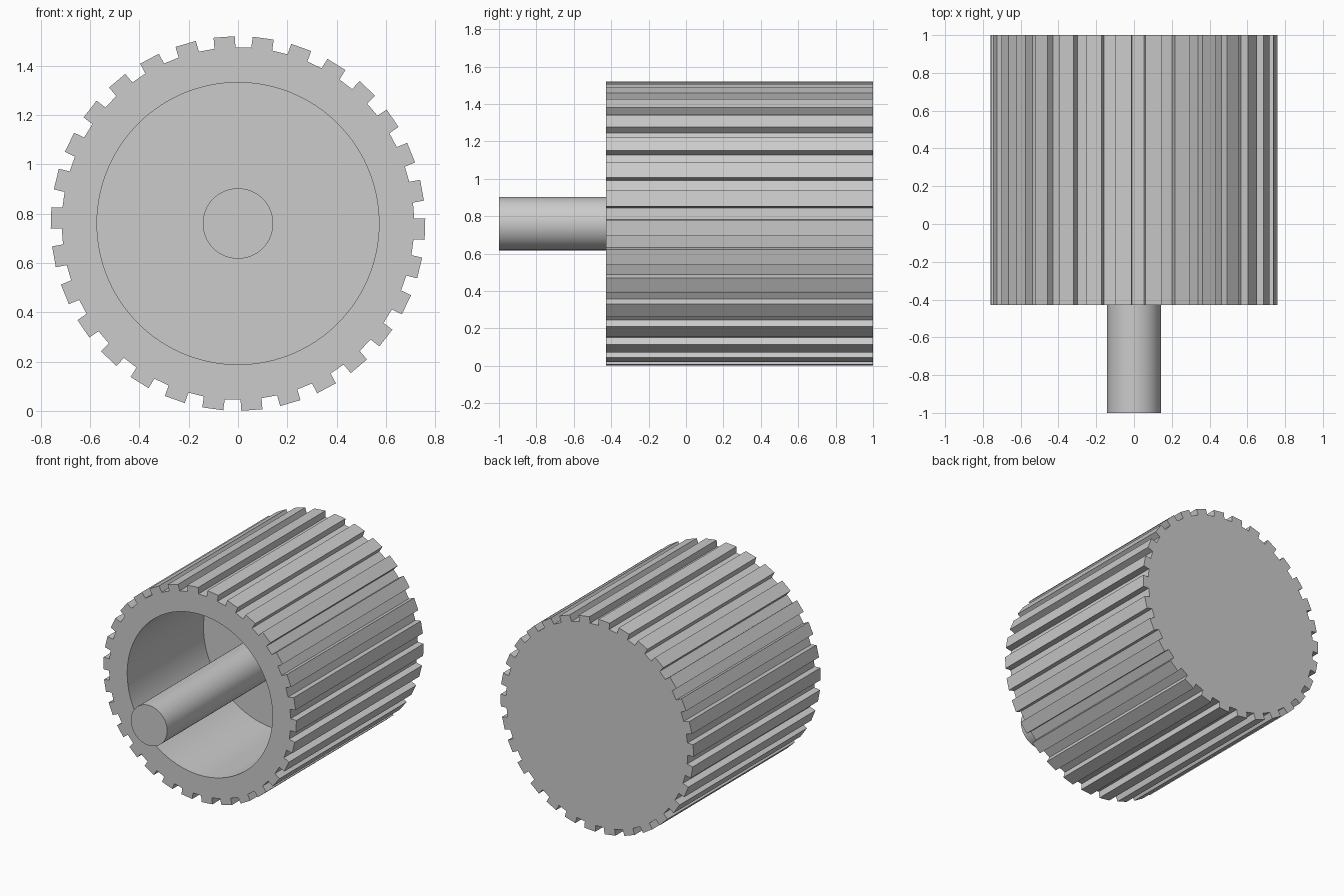
import bpy, bmesh
from math import sin, cos, radians, atan2, hypot, pi

if "Cube" in bpy.data.objects:
    bpy.data.objects.remove(bpy.data.objects["Cube"], do_unlink=True)

UNIT = 2 / 7
TEETH = 30
PHASE = radians(-1.75)
AXIS_Z = 0.76
FRONT, BACK, FLOOR = -1.5 * UNIT, 1.0, 1.5 * UNIT
ROOT, TIP, BORE, SHAFT = 2.5 * UNIT, 0.758, 2 * UNIT, 0.5 * UNIT
HALF_TOOTH = 0.15 * UNIT

grey = bpy.data.materials.new("plain grey")
grey.use_nodes = True
grey.diffuse_color = (0.6, 0.6, 0.6, 1)
grey.node_tree.nodes["Principled BSDF"].inputs["Base Color"].default_value = (0.6, 0.6, 0.6, 1)


def circle(radius, count, start=0.0):
    """Polar points (radius, angle) evenly spaced around the axis."""
    return [(radius, start + 2 * pi * i / count) for i in range(count)]


def gear_outline():
    """Straight-sided teeth standing on a round core."""
    points = []
    for k in range(TEETH):
        centre = PHASE + 2 * pi * k / TEETH
        for out, side in ((ROOT, -1), (TIP, -1), (TIP, 1), (ROOT, 1)):
            r = ROOT if out == ROOT else hypot(TIP, HALF_TOOTH)
            points.append((r, centre + side * atan2(HALF_TOOTH, out)))
    return points


def skin(name, sections):
    """Join a run of closed sections along the y axis and cap both ends."""
    bm = bmesh.new()
    rings = [[bm.verts.new((r * cos(a), y, AXIS_Z + r * sin(a))) for r, a in outline]
             for outline, y in sections]
    for low, high in zip(rings, rings[1:]):
        n = len(low)
        for i in range(n):
            j = (i + 1) % n
            bm.faces.new((low[i], low[j], high[j], high[i]))
    bm.faces.new(rings[0])
    bm.faces.new(rings[-1])
    bmesh.ops.recalc_face_normals(bm, faces=bm.faces)
    mesh = bpy.data.meshes.new(name)
    bm.to_mesh(mesh)
    bm.free()
    mesh.materials.append(grey)
    obj = bpy.data.objects.new(name, mesh)
    bpy.context.collection.objects.link(obj)
    bpy.ops.object.select_all(action="DESELECT")
    obj.select_set(True)
    bpy.context.view_layer.objects.active = obj
    bpy.ops.object.shade_smooth_by_angle(angle=radians(30))
    return obj


# Toothed drum with a blind bore in its front
bore = circle(BORE, TEETH * 4, PHASE - radians(4.5))
gear = gear_outline()
skin("toothed_drum", [(bore, FLOOR), (bore, FRONT), (gear, FRONT), (gear, BACK)])

# Shaft rising from the bore floor and out past the front
rod = circle(SHAFT, 64)
skin("shaft", [(rod, -1.0), (rod, FLOOR)])
